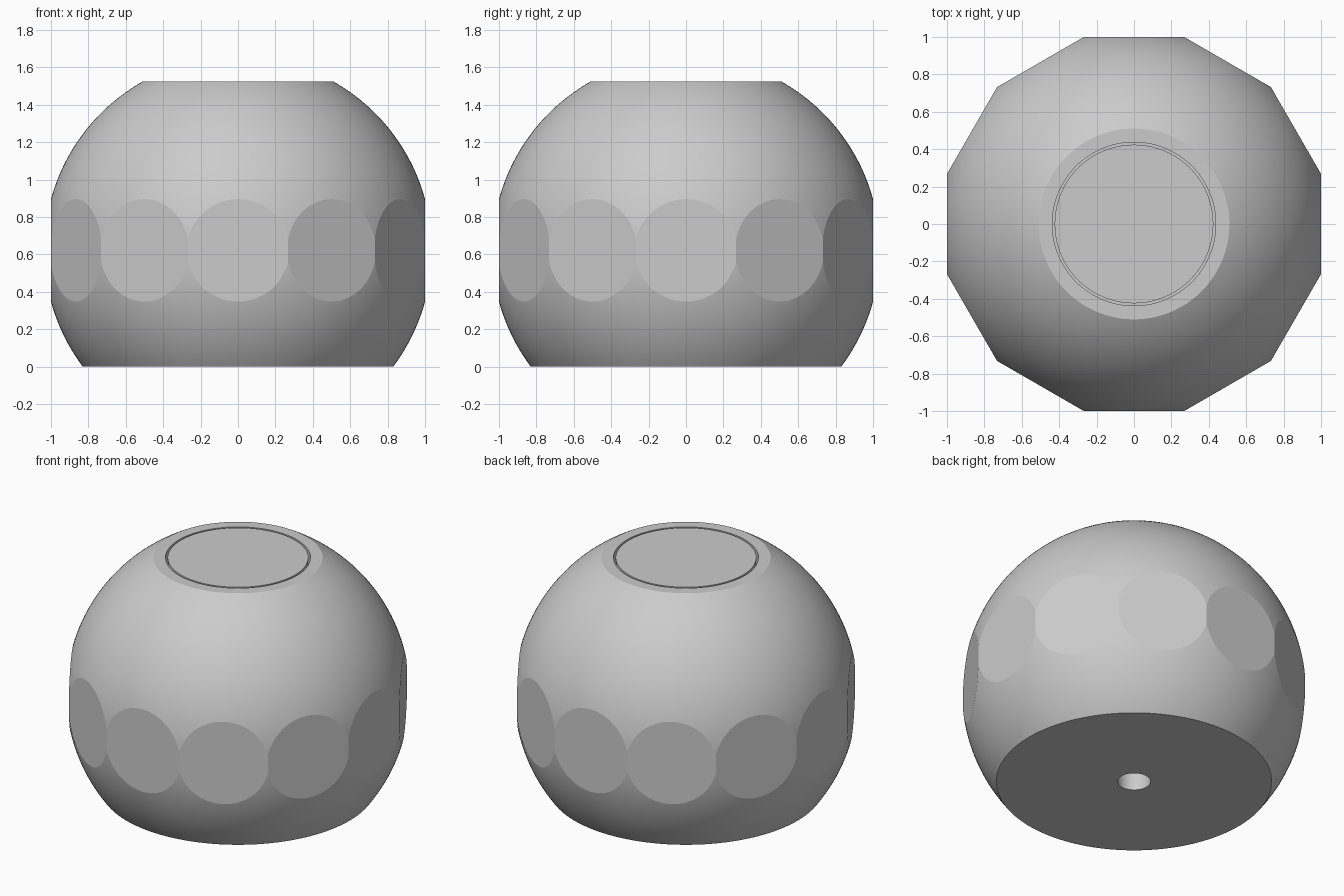
import bpy, bmesh
from math import sin, cos, pi, radians, sqrt, asin
from mathutils import Vector

if "Cube" in bpy.data.objects:
    bpy.data.objects.remove(bpy.data.objects["Cube"])

C = 0.622          # height of the sphere centre
R = 1.037          # sphere radius
TOP = 1.525        # flat top height
SEGS = 144
FACETS = 12


def lathe(name, profile, facets=False):
    """Revolve an (r, z) profile around z, optionally slicing flats around the side."""
    bm = bmesh.new()
    verts = [bm.verts.new((r, 0, z)) for r, z in profile]
    edges = [bm.edges.new(p) for p in zip(verts, verts[1:])]
    bmesh.ops.spin(bm, geom=verts + edges, axis=(0, 0, 1), cent=(0, 0, 0),
                   angle=2 * pi, steps=SEGS, use_duplicate=False)
    bmesh.ops.remove_doubles(bm, verts=bm.verts[:], dist=1e-4)
    if facets:
        for i in range(FACETS):
            a = 2 * pi * i / FACETS
            n = Vector((cos(a), sin(a), 0))
            bmesh.ops.bisect_plane(bm, geom=bm.verts[:] + bm.edges[:] + bm.faces[:],
                                   dist=1e-5, plane_co=n, plane_no=n, clear_outer=True)
            rim = [e for e in bm.edges if e.is_boundary]
            bmesh.ops.holes_fill(bm, edges=rim, sides=0)
    bmesh.ops.recalc_face_normals(bm, faces=bm.faces[:])
    mesh = bpy.data.meshes.new(name)
    bm.to_mesh(mesh)
    bm.free()
    ob = bpy.data.objects.new(name, mesh)
    bpy.context.collection.objects.link(ob)
    bpy.ops.object.select_all(action='DESELECT')
    ob.select_set(True)
    bpy.context.view_layer.objects.active = ob
    bpy.ops.object.shade_smooth_by_angle(angle=radians(10))
    return ob


# Knob body: shaft hole below, spherical side, recess in the flat top
a0, a1 = asin(-C / R), asin((TOP - C) / R)
N = 64
arc = [(R * cos(a0 + (a1 - a0) * i / N), C + R * sin(a0 + (a1 - a0) * i / N))
       for i in range(N + 1)]
HOLE_R, HOLE_TOP = 0.10, 0.8
REC_R, REC_Z = 0.437, TOP - 0.1
body = lathe("knob_body",
             [(0, HOLE_TOP), (HOLE_R, HOLE_TOP), (HOLE_R, 0)] + arc +
             [(REC_R, TOP), (REC_R, REC_Z), (0, REC_Z)], facets=True)

# Inlaid cap disc, leaving a thin groove around it
cap = lathe("cap_inlay", [(0, REC_Z), (0.424, REC_Z), (0.424, TOP), (0, TOP)])
